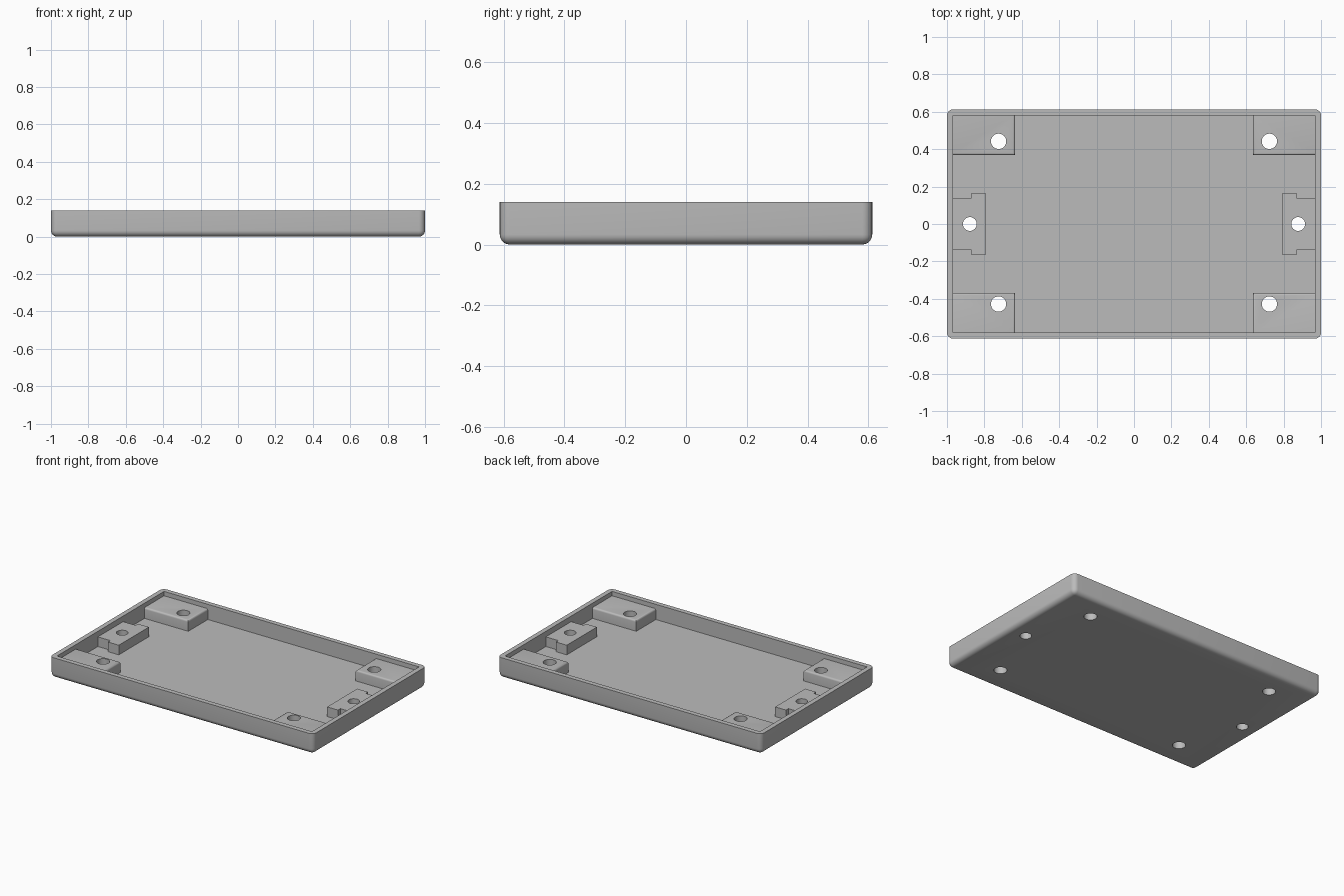
import bpy, bmesh, math
from mathutils import Vector

cube = bpy.data.objects.get("Cube")
if cube:
    bpy.data.objects.remove(cube, do_unlink=True)

HX, HY, H = 1.0, 0.613, 0.14
WALL, FLOOR = 0.033, 0.036

grey = bpy.data.materials.new("plain_grey")
grey.use_nodes = True
grey.diffuse_color = (0.5, 0.5, 0.5, 1)
grey.node_tree.nodes["Principled BSDF"].inputs["Base Color"].default_value = (0.5, 0.5, 0.5, 1)


def finish(name, bm):
    bmesh.ops.recalc_face_normals(bm, faces=bm.faces)
    mesh = bpy.data.meshes.new(name)
    bm.to_mesh(mesh)
    bm.free()
    mesh.materials.append(grey)
    ob = bpy.data.objects.new(name, mesh)
    bpy.context.collection.objects.link(ob)
    return ob


def prism(name, outline, z0, z1, radius=0, segments=4, pick=None):
    """Extrude an outline upward and round the edges chosen by pick(midpoint, direction)."""
    bm = bmesh.new()
    face = bm.faces.new([bm.verts.new((x, y, z0)) for x, y in outline])
    up = bmesh.ops.extrude_face_region(bm, geom=[face])["geom"]
    moved = [v for v in up if isinstance(v, bmesh.types.BMVert)]
    bmesh.ops.translate(bm, verts=moved, vec=(0, 0, z1 - z0))
    bmesh.ops.recalc_face_normals(bm, faces=bm.faces)
    if pick:
        edges = [e for e in bm.edges if pick((e.verts[0].co + e.verts[1].co) / 2,
                                             e.verts[1].co - e.verts[0].co)]
        bmesh.ops.bevel(bm, geom=edges, offset=radius, segments=segments,
                        profile=0.5, affect='EDGES', clamp_overlap=True)
    return finish(name, bm)


def rect(x0, x1, y0, y1):
    return [(x0, y0), (x1, y0), (x1, y1), (x0, y1)]


def combine(target, helper, operation):
    mod = target.modifiers.new(operation.title(), 'BOOLEAN')
    mod.operation, mod.object, mod.solver = operation, helper, 'EXACT'
    bpy.context.view_layer.objects.active = target
    bpy.ops.object.modifier_apply(modifier=mod.name)
    bpy.data.objects.remove(helper, do_unlink=True)


# Outer tray body with rounded corners and rounded underside
tray = prism("tray", rect(-HX, HX, -HY, HY), 0, H, 0.033, 6,
             lambda m, d: abs(d.z) > 0.01 or m.z < 0.001)

# Open cavity
ix, iy = HX - WALL, HY - WALL
combine(tray, prism("cavity", rect(-ix, ix, -iy, iy), FLOOR, H + 0.1), 'DIFFERENCE')

# Corner mounting blocks, rounded along their inner top edges
for sx in (-1, 1):
    for sy in (-1, 1):
        ex, ey = 0.635, 0.368
        block = prism("corner_block", rect(*sorted((sx * ex, sx * (ix + 0.012))),
                                           *sorted((sy * ey, sy * (iy + 0.012)))),
                      FLOOR - 0.012, 0.11, 0.012, 4,
                      lambda m, d: m.z > 0.109 and (abs(abs(m.x) - ex) < 0.001
                                                    or abs(abs(m.y) - ey) < 0.001))
        combine(tray, block, 'UNION')

    # T-shaped block in the middle of each end wall
    outer, step, inner = sx * (ix + 0.012), sx * 0.872, sx * 0.79
    half = [(outer, 0.137), (step, 0.137), (step, 0.163), (inner, 0.163)]
    outline = half + [(x, -y) for x, y in reversed(half)]
    combine(tray, prism("end_block", outline, FLOOR - 0.012, 0.102), 'UNION')

# Screw holes right through the blocks and floor
for sx in (-1, 1):
    for x, y, r in ((0.724, 0.442, 0.041), (0.724, -0.428, 0.041), (0.878, 0.0, 0.037)):
        circle = [(sx * x + r * math.cos(a * math.tau / 32),
                   y + r * math.sin(a * math.tau / 32)) for a in range(32)]
        combine(tray, prism("screw_hole", circle, -0.1, H + 0.1), 'DIFFERENCE')

# Smooth the rounded parts and keep hard edges crisp
bpy.ops.object.select_all(action='DESELECT')
tray.select_set(True)
bpy.context.view_layer.objects.active = tray
bpy.ops.object.shade_smooth_by_angle(angle=math.radians(30))
